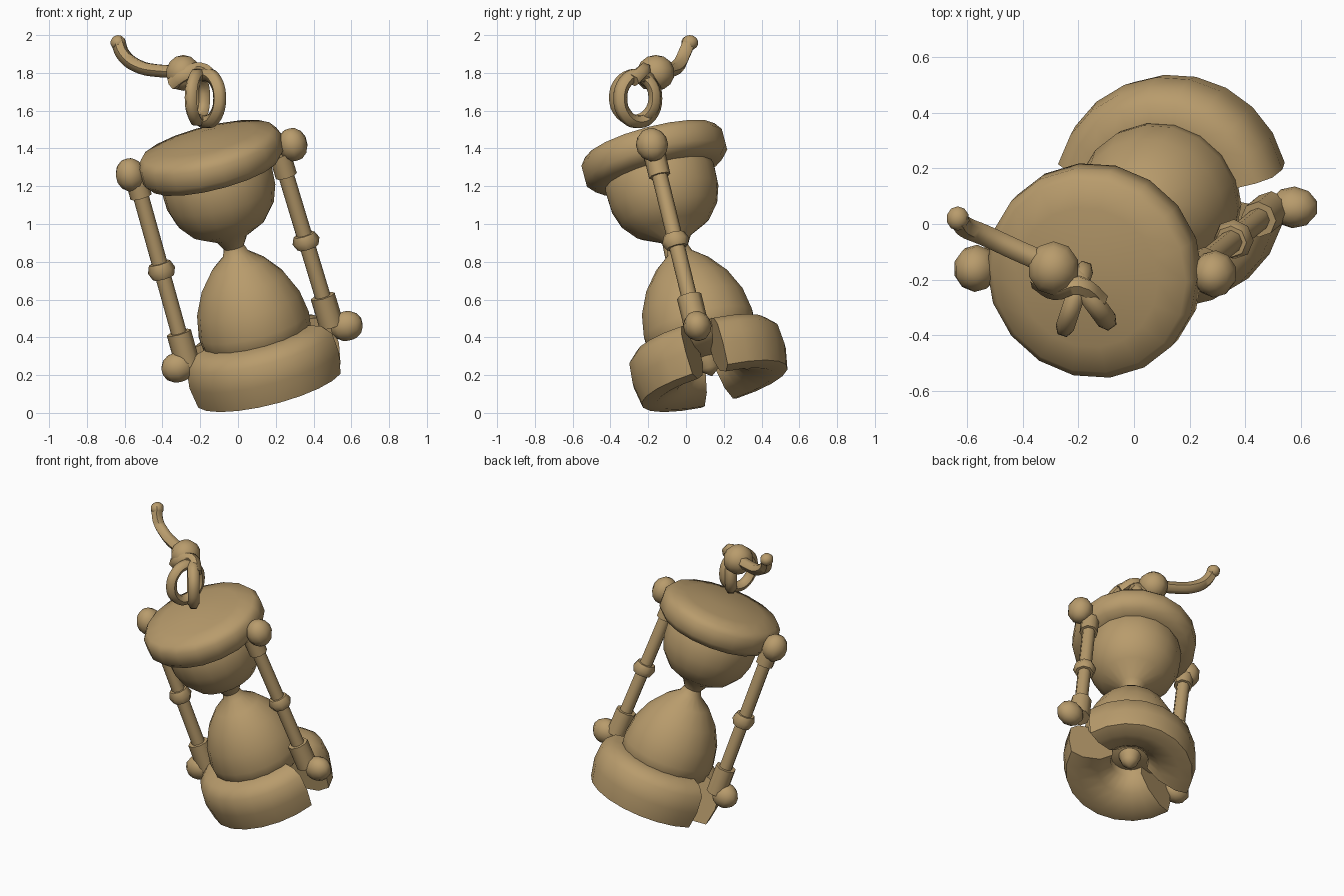
import bpy, bmesh, math
from mathutils import Vector, Matrix

if "Cube" in bpy.data.objects:
    bpy.data.objects.remove(bpy.data.objects["Cube"], do_unlink=True)

bronze = bpy.data.materials.new("bronze")
bronze.use_nodes = True
bronze.diffuse_color = (0.48, 0.33, 0.15, 1)
bronze.node_tree.nodes["Principled BSDF"].inputs["Base Color"].default_value = (0.48, 0.33, 0.15, 1)


def frame(origin, axis, side=(1, 0, 0)):
    """Matrix whose z runs along axis and whose x leans to side."""
    z = Vector(axis).normalized()
    y = z.cross(Vector(side)).normalized()
    m = Matrix((y.cross(z), y, z)).transposed().to_4x4()
    return Matrix.Translation(origin) @ m


def finish(ob, angle=50):
    ob.data.materials.clear()
    ob.data.materials.append(bronze)
    bpy.ops.object.select_all(action="DESELECT")
    ob.select_set(True)
    bpy.context.view_layer.objects.active = ob
    bpy.ops.object.shade_smooth_by_angle(angle=math.radians(angle))


def lathe(name, profile, matrix, sides=18, start=0, sweep=360):
    """Turn a (radius, height) profile; a partial sweep gets end caps."""
    bm = bmesh.new()
    full = sweep == 360
    rows = []
    for i in range(sides if full else sides + 1):
        t = math.radians(start + sweep * i / sides)
        rows.append([bm.verts.new((r * math.cos(t), r * math.sin(t), h)) for r, h in profile])
    n = len(profile)
    for i in range(sides):
        a, b = rows[i], rows[(i + 1) % len(rows)]
        for j in range(n - 1 if full else n):
            k = (j + 1) % n
            bm.faces.new((a[j], b[j], b[k], a[k]))
    if not full:
        bm.faces.new(rows[0])
        bm.faces.new(rows[-1][::-1])
    bmesh.ops.remove_doubles(bm, verts=bm.verts, dist=0.0001)
    bmesh.ops.recalc_face_normals(bm, faces=bm.faces)
    me = bpy.data.meshes.new(name)
    bm.to_mesh(me)
    bm.free()
    ob = bpy.data.objects.new(name, me)
    bpy.context.collection.objects.link(ob)
    ob.matrix_world = matrix
    finish(ob)


def rod(name, a, b, radius, bulge=0, sides=8):
    a, b = Vector(a), Vector(b)
    length = (b - a).length
    prof = [(0, 0), (radius, 0), (radius + bulge, length / 2), (radius, length), (0, length)]
    lathe(name, prof, frame(a, b - a), sides)


def ball(name, centre, size, axis=(0, 0, 1)):
    bpy.ops.mesh.primitive_uv_sphere_add(segments=10, ring_count=7)
    ob = bpy.context.object
    ob.name = name
    ob.matrix_world = frame(centre, axis) @ Matrix.Diagonal((*size, 1))
    finish(ob, 60)


def rope(name, points, radius, closed=False):
    cu = bpy.data.curves.new(name, "CURVE")
    cu.dimensions = "3D"
    cu.bevel_depth, cu.bevel_resolution, cu.resolution_u = radius, 1, 4
    cu.use_fill_caps = True
    sp = cu.splines.new("BEZIER")
    sp.bezier_points.add(len(points) - 1)
    sp.use_cyclic_u = closed
    for p, co in zip(sp.bezier_points, points):
        p.co = co
        p.handle_left_type = p.handle_right_type = "AUTO"
    ob = bpy.data.objects.new(name, cu)
    bpy.context.collection.objects.link(ob)
    bpy.ops.object.select_all(action="DESELECT")
    ob.select_set(True)
    bpy.context.view_layer.objects.active = ob
    bpy.ops.object.convert(target="MESH")
    finish(bpy.context.object, 60)


def ring(name, centre, across, radius, height, thick):
    c, d = Vector(centre), Vector(across).normalized()
    pts = []
    for i in range(8):
        t = math.tau * i / 8
        pts.append(c + d * radius * math.cos(t) + Vector((0, 0, height * math.sin(t))))
    rope(name, pts, thick, True)


# Leaning main frame of the hourglass
AXIS = (-0.24, -0.248, 0.94)
body = frame((0.17, 0.155, 0.128), AXIS)

# Glass with two bulbs and a narrow neck
lathe("glass", [(0, 0.07), (0.05, 0.11), (0.07, 0.17), (0.2, 0.2), (0.29, 0.27),
                (0.3, 0.36), (0.28, 0.48), (0.225, 0.6), (0.145, 0.7), (0.07, 0.76),
                (0.055, 0.8), (0.085, 0.85), (0.2, 0.91), (0.265, 0.99), (0.295, 1.08),
                (0.3, 1.18), (0.28, 1.25), (0, 1.25)], body)

# Base ring, split by a gap under each post
section = [(0.12, 0.12), (0.2, 0.04), (0.32, 0), (0.4, 0.015), (0.42, 0.13),
           (0.41, 0.24), (0.36, 0.29), (0.28, 0.31), (0.12, 0.28)]
for name, start in (("base_back", 14), ("base_front", 194)):
    lathe(name, section, body, 9, start, 152)

# Top cap with a shallow dome
lathe("top_cap", [(0, 1.21), (0.28, 1.2), (0.35, 1.215), (0.39, 1.26), (0.39, 1.345),
                  (0.36, 1.385), (0.26, 1.405), (0.12, 1.425), (0, 1.43)], body)

# Side posts: rod, middle collar, sockets and end knobs
posts = {
    "left": ((0.23, -0.16, 1.34), (0.49, 0.05, 0.48), (0.29, -0.18, 1.42), (0.575, 0.06, 0.46)),
    "right": ((-0.54, -0.15, 1.24), (-0.27, 0.04, 0.27), (-0.57, -0.16, 1.26), (-0.32, 0.03, 0.24)),
}
for side, (top, foot, top_knob, foot_knob) in posts.items():
    top, foot = Vector(top), Vector(foot)

    def along(t):
        return top.lerp(foot, t)

    rod(side + "_post", top, foot, 0.042)
    rod(side + "_collar", along(0.46), along(0.54), 0.058, 0.016)
    rod(side + "_foot_socket", along(0.84), along(1.02), 0.066)
    rod(side + "_top_socket", along(-0.03), along(0.1), 0.058)
    ball(side + "_top_knob", top_knob, (0.08, 0.085, 0.09), AXIS)
    ball(side + "_foot_knob", foot_knob, (0.09, 0.075, 0.08), AXIS)

# Hanging loops, knot and loose cord end
ring("hanging_loop", (-0.165, -0.255, 1.665), (0.55, -0.75, 0), 0.115, 0.125, 0.037)
ring("second_loop", (-0.215, -0.27, 1.67), (0.3, 0.9, 0), 0.11, 0.12, 0.034)
ball("knot", (-0.29, -0.16, 1.8), (0.095, 0.1, 0.095))
rope("cord_over_knot", [(-0.35, -0.2, 1.74), (-0.28, -0.24, 1.79), (-0.2, -0.22, 1.82),
                        (-0.12, -0.28, 1.76)], 0.036)
rope("cord_end", [(-0.27, -0.16, 1.81), (-0.41, -0.1, 1.81), (-0.54, -0.04, 1.84),
                  (-0.61, -0.01, 1.9), (-0.635, 0.02, 1.97)], 0.038)
ball("cord_tip", (-0.635, 0.02, 1.96), (0.042, 0.045, 0.04))
